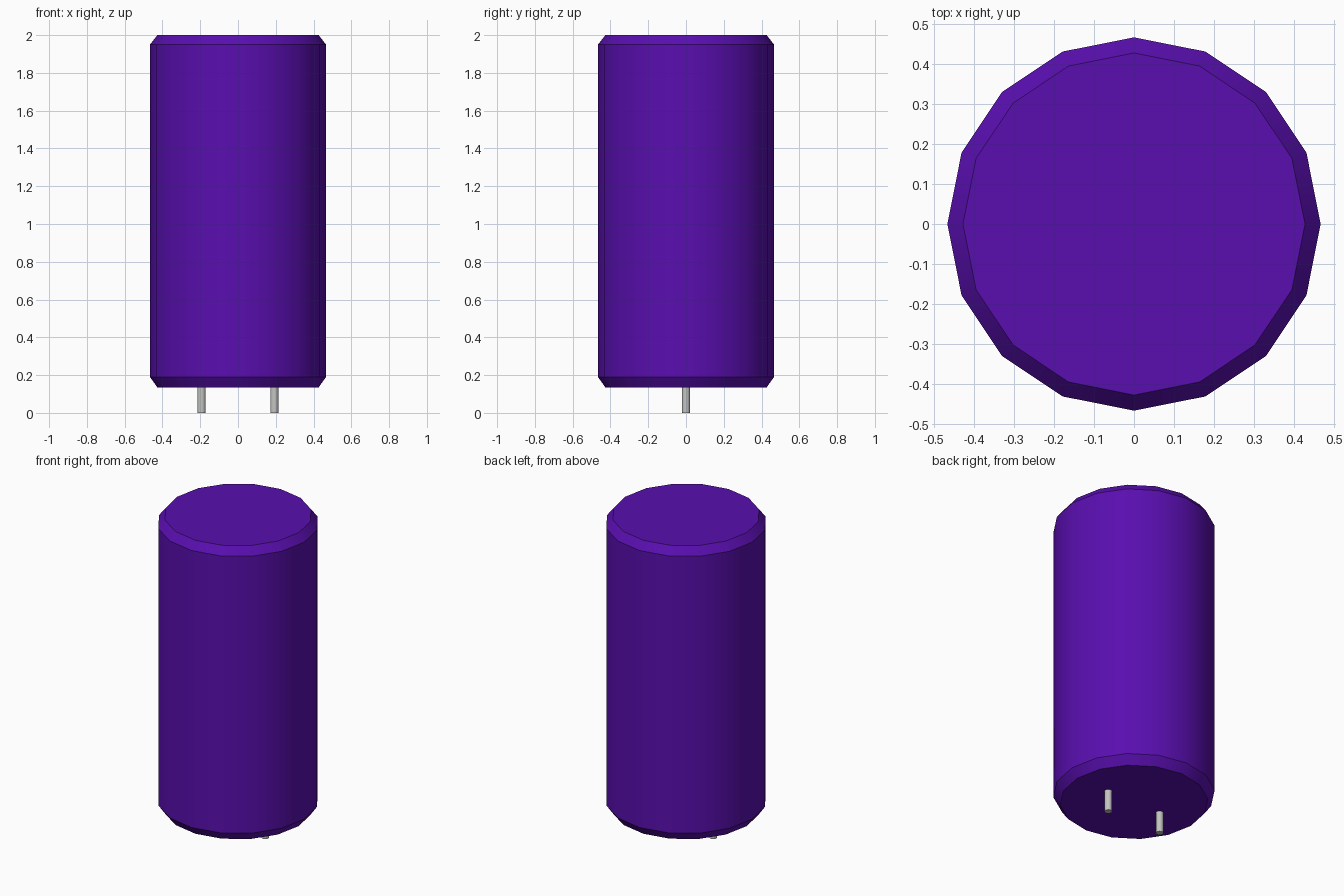
import bpy
import math

# Remove the default object
cube = bpy.data.objects.get("Cube")
if cube:
    bpy.data.objects.remove(cube, do_unlink=True)


def make_material(name, rgb):
    mat = bpy.data.materials.new(name)
    mat.use_nodes = True
    color = (*rgb, 1.0)
    mat.diffuse_color = color
    mat.node_tree.nodes["Principled BSDF"].inputs["Base Color"].default_value = color
    return mat


def lathe(name, profile, sides, mat, x=0.0):
    """Closed solid of revolution from (radius, height) pairs, capped at both ends."""
    verts = []
    for r, z in profile:
        for i in range(sides):
            a = math.tau * i / sides
            verts.append((r * math.cos(a), r * math.sin(a), z))
    faces = [tuple(reversed(range(sides)))]
    for ring in range(len(profile) - 1):
        low, high = ring * sides, (ring + 1) * sides
        for i in range(sides):
            j = (i + 1) % sides
            faces.append((low + i, low + j, high + j, high + i))
    faces.append(tuple(range(len(verts) - sides, len(verts))))

    mesh = bpy.data.meshes.new(name)
    mesh.from_pydata(verts, [], faces)
    mesh.materials.append(mat)
    obj = bpy.data.objects.new(name, mesh)
    obj.location.x = x
    bpy.context.collection.objects.link(obj)

    bpy.ops.object.select_all(action="DESELECT")
    obj.select_set(True)
    bpy.context.view_layer.objects.active = obj
    bpy.ops.object.shade_smooth_by_angle(angle=math.radians(30))
    return obj


purple = make_material("purple_sleeve", (0.1, 0.0045, 0.43))
metal = make_material("light_grey_metal", (0.55, 0.55, 0.53))

# Chamfered can
lathe("can_body",
      [(0.427, 0.135), (0.466, 0.19), (0.466, 1.95), (0.427, 2.0)],
      16, purple)

# Pair of lead pins under the can
for side, x in (("left", 0.193), ("right", -0.193)):
    lathe(f"{side}_lead_pin", [(0.022, 0.0), (0.022, 0.15)], 16, metal, x)
